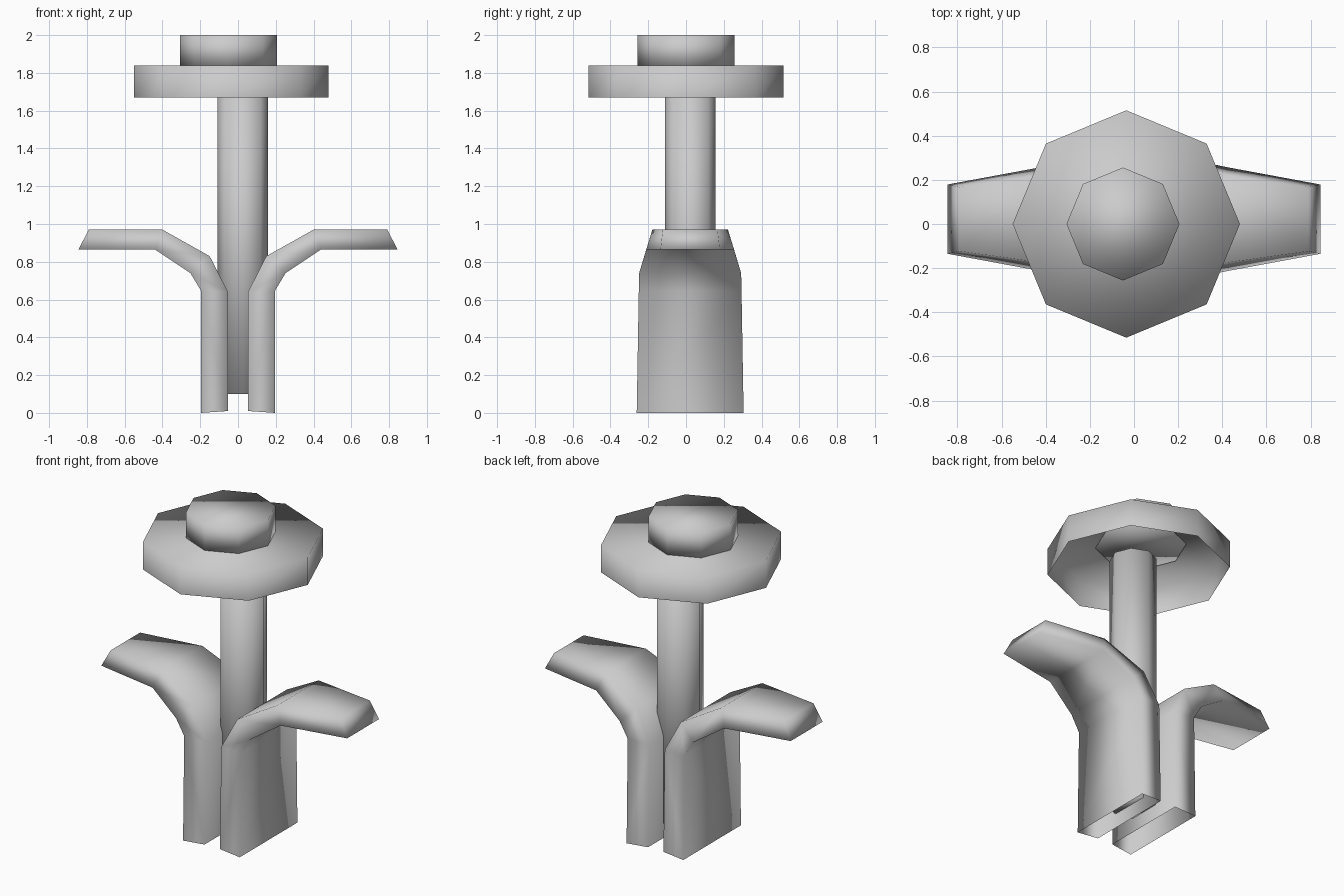
import bpy, bmesh
from math import cos, sin, tau

cube = bpy.data.objects.get("Cube")
if cube:
    bpy.data.objects.remove(cube, do_unlink=True)

# One plain grey for the whole flower
grey = bpy.data.materials.new("plain_grey")
grey.use_nodes = True
colour = (0.6, 0.6, 0.6, 1)
grey.diffuse_color = colour
grey.node_tree.nodes["Principled BSDF"].inputs["Base Color"].default_value = colour


def finish(name, bm):
    """Turn a bmesh into a smooth-shaded grey object."""
    bmesh.ops.recalc_face_normals(bm, faces=bm.faces)
    for face in bm.faces:
        face.smooth = True
    mesh = bpy.data.meshes.new(name)
    bm.to_mesh(mesh)
    bm.free()
    mesh.materials.append(grey)
    obj = bpy.data.objects.new(name, mesh)
    bpy.context.collection.objects.link(obj)
    return obj


def loft(bm, rings, cap_start, cap_end):
    """Bridge equal rings of points into a tube with optional caps."""
    loops = [[bm.verts.new(p) for p in ring] for ring in rings]
    n = len(loops[0])
    for a, b in zip(loops, loops[1:]):
        for i in range(n):
            j = (i + 1) % n
            bm.faces.new((a[i], a[j], b[j], b[i]))
    if cap_start:
        bm.faces.new(loops[0][::-1])
    if cap_end:
        bm.faces.new(loops[-1])


def prism(name, centre, radius, bottom, top, closed_bottom=True, sides=8):
    """Upright faceted cylinder with corners on the axes."""
    cx, cy = centre
    rings = [[(cx + radius * cos(tau * i / sides), cy + radius * sin(tau * i / sides), z)
              for i in range(sides)] for z in (bottom, top)]
    bm = bmesh.new()
    loft(bm, rings, closed_bottom, True)
    obj = finish(name, bm)
    # Hollow parts face outward
    if not closed_bottom and obj.data.polygons[-1].normal.z < 0:
        obj.data.flip_normals()
    return obj


# Stem and flower head; the petal disc is a shell open below
prism("stem", (0.025, 0.023), 0.133, 0.1, 1.71)
prism("petal_disc", (-0.035, 0), 0.515, 1.67, 1.84, closed_bottom=False)
prism("flower_centre", (-0.05, 0), 0.256, 1.835, 2.0)

# Leaf stations: outer x, z, half width, then inner x, z, half width
STATIONS = [
    (0.195, 0.0, 0.283, 0.053, 0.01, 0.275),
    (0.195, 0.645, 0.272, 0.053, 0.64, 0.262),
    (0.252, 0.74, 0.27, 0.15, 0.83, 0.243),
    (0.44, 0.865, 0.232, 0.40, 0.97, 0.20),
    (0.845, 0.865, 0.157, 0.79, 0.97, 0.145),
]
LEAF_Y = 0.022

# Bent leaves, open at the foot and closed at the tip
for name, side in (("left_leaf", 1), ("right_leaf", -1)):
    rings = []
    for ox, oz, ow, ix, iz, iw in STATIONS:
        rings.append([(side * ox, LEAF_Y - ow, oz), (side * ox, LEAF_Y + ow, oz),
                      (side * ix, LEAF_Y + iw, iz), (side * ix, LEAF_Y - iw, iz)])
    bm = bmesh.new()
    loft(bm, rings, False, True)
    leaf = finish(name, bm)
    # The tip cap must face away from the stem
    if leaf.data.polygons[-1].normal.x * side < 0:
        leaf.data.flip_normals()
